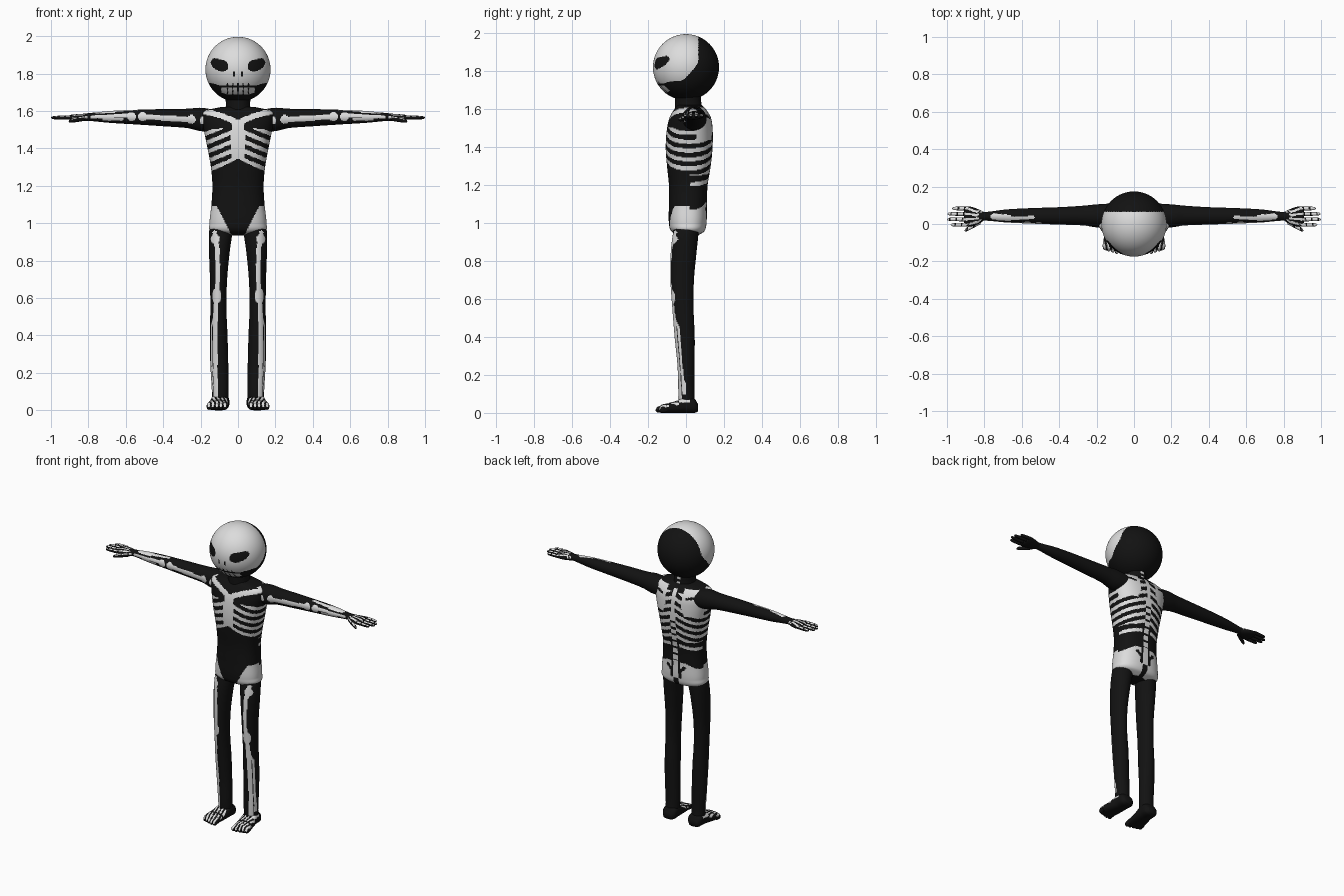
import bpy, bmesh, math
from mathutils import Vector

if "Cube" in bpy.data.objects:
    bpy.data.objects.remove(bpy.data.objects["Cube"])


def material(name, v):
    m = bpy.data.materials.new(name)
    m.diffuse_color = (v, v, v, 1)
    m.use_nodes = True
    m.node_tree.nodes["Principled BSDF"].inputs["Base Color"].default_value = m.diffuse_color
    return m


MATS = [material("suit black", 0.006), material("bone white", 0.72)]


def finish(name, bm, paint, mirror):
    """Paint the faces by rule (True = bone) and add the object."""
    bmesh.ops.recalc_face_normals(bm, faces=bm.faces)
    for f in bm.faces:
        f.smooth = True
        f.material_index = int(bool(paint(f.calc_center_median(), f.normal)))
    me = bpy.data.meshes.new(name)
    bm.to_mesh(me)
    bm.free()
    for m in MATS:
        me.materials.append(m)
    ob = bpy.data.objects.new(name, me)
    bpy.context.collection.objects.link(ob)
    if mirror:
        ob.modifiers.new("mirror", 'MIRROR').use_mirror_merge = False
    return ob


def sample(keys, t):
    """Smooth interpolation of key rings along their first value."""
    i = 0
    while i < len(keys) - 2 and t > keys[i + 1][0]:
        i += 1
    p, q = keys[i], keys[i + 1]
    o, r = keys[max(i - 1, 0)], keys[min(i + 2, len(keys) - 1)]
    h = q[0] - p[0]
    u = (t - p[0]) / h
    out = []
    for k in range(1, len(p)):
        m0 = (q[k] - o[k]) / (q[0] - o[0]) * h
        m1 = (r[k] - p[k]) / (r[0] - p[0]) * h
        out.append((2*u**3 - 3*u*u + 1)*p[k] + (u**3 - 2*u*u + u)*m0
                   + (3*u*u - 2*u**3)*q[k] + (u**3 - u*u)*m1)
    return out


def loft(name, axis, keys, n, steps, paint, mirror=True, power=2.0):
    """Rings (t, a min, a max, b min, b max) swept along an axis."""
    bm = bmesh.new()
    rings = []
    t0, t1 = keys[0][0], keys[-1][0]
    for s in range(steps + 1):
        t = t0 + (t1 - t0) * s / steps
        a0, a1, b0, b1 = sample(keys, t)
        ring = []
        for j in range(n):
            w = 2 * math.pi * (j + 0.5) / n
            c, d = math.cos(w), math.sin(w)
            a = (a0 + a1)/2 + (a1 - a0)/2 * math.copysign(abs(c)**(2/power), c)
            b = (b0 + b1)/2 + (b1 - b0)/2 * math.copysign(abs(d)**(2/power), d)
            co = {'x': (t, a, b), 'y': (a, t, b), 'z': (a, b, t)}[axis]
            ring.append(bm.verts.new(co))
        rings.append(ring)
    for p, q in zip(rings, rings[1:]):
        for j in range(n):
            k = (j + 1) % n
            bm.faces.new((p[j], p[k], q[k], q[j]))
    bm.faces.new(rings[0])
    bm.faces.new(rings[-1])
    return finish(name, bm, paint, mirror)


def near(x, y, pts, w):
    """Is the point within w of a polyline?"""
    p = Vector((x, y))
    for a, b in zip(pts, pts[1:]):
        a, b = Vector(a), Vector(b)
        d = b - a
        u = max(0, min(1, (p - a).dot(d) / max(d.dot(d), 1e-9)))
        if (a + d*u - p).length < w:
            return True
    return False


def spot(x, y, cx, cy, rx, ry):
    return ((x - cx)/rx)**2 + ((y - cy)/ry)**2 < 1


# Head: skull face in front, black hood behind
def paint_head(c, n):
    x, z = abs(c.x), c.z
    if c.y > 0.065 - 2.0 * max(0, 1.855 - z)**1.4:
        return False
    if c.y > 0:
        return True
    tilt = z - 1.848 - 0.22 * (x - 0.098)          # slanted eye sockets
    if spot(x, tilt, 0.098, 0, 0.047, 0.035) and tilt < 0.028:
        return False
    if spot(x, z, 0.021, 1.797, 0.006, 0.014):      # nostrils
        return False
    if z < 1.688:
        return False
    if x > 0.09:                                    # hollow cheeks
        return z > 1.735 + 0.25 * (x - 0.09)
    if 1.727 < z < 1.737:                           # mouth line
        return False
    if z < 1.75 and min(abs(x - k) for k in (0, 0.028, 0.056)) < 0.003:
        return False
    return True


bm = bmesh.new()
bmesh.ops.create_uvsphere(bm, u_segments=200, v_segments=140, radius=0.174)
bmesh.ops.translate(bm, verts=bm.verts, vec=(0, 0, 1.822))
finish("head", bm, paint_head, False)

# Neck
loft("neck", 'z', [(1.57, -.085, .085, -.055, .095), (1.62, -.066, .066, -.058, .082),
                   (1.70, -.07, .07, -.06, .08)], 48, 24,
     lambda c, n: c.y > 0.05 and abs(c.x) < 0.016 and c.z % 0.03 < 0.016, False)


# Torso: rib cage, shoulder blades, spine and pelvis
def paint_torso(c, n):
    x, y, z = abs(c.x), c.y, c.z
    rib = (z + 0.42 * x + 0.012) % 0.05 < 0.024
    if z < 1.12:
        if y < 0.02:                                # hip bones in front
            return z < 1.09 and x > 0.04 + 0.52 * (z - 0.95)
        if x < 0.016:                               # sacrum
            return z > 1.0
        if near(x, z, [(.03, 1.01), (.03, 1.05), (.06, 1.075)], .011):
            return False
        return z < 1.09 + 0.02 * math.sin(x * 30) - (0.05 if x < 0.03 else 0)
    if y < 0.02:
        if near(x, z, [(.02, 1.545), (.09, 1.575), (.20, 1.602)], .015):
            return True                             # collar bones
        if x < 0.036 and 1.345 < z < 1.55:          # breast bone
            return True
        if z > 1.515 - 0.1 * x:
            return False
        return rib and z > 1.345 - 0.5 * x
    if x < 0.017 and z < 1.6:                       # spine
        return z > 1.4 or z % 0.045 < 0.03
    if 1.44 < z < 1.61 and x > 0.06 + 0.3 * max(0, 1.49 - z) and y > 0.055:
        return not near(x, z, [(.09, 1.555), (.13, 1.565)], .008)
    if z > 1.5:
        return x < 0.06 and rib and z < 1.58
    if z > 1.265 - 0.1 * x:
        return rib
    return abs(z - 1.235 + 0.22 * x) < 0.011 and x > 0.03    # floating rib


loft("torso", 'z', [
    (.935, -.06, .06, -.03, .06), (.955, -.142, .142, -.075, .095),
    (1.0, -.152, .152, -.09, .108), (1.1, -.142, .142, -.09, .11),
    (1.2, -.137, .137, -.09, .114), (1.3, -.145, .145, -.10, .13),
    (1.4, -.163, .163, -.107, .14), (1.5, -.183, .183, -.10, .14),
    (1.56, -.192, .192, -.085, .13), (1.6, -.18, .18, -.062, .105),
    (1.622, -.085, .085, -.045, .085)], 150, 150, paint_torso, False, 2.4)


# Arms: upper arm bone and a pair of forearm bones
def paint_arm(c, n):
    x, z = c.x, c.z
    if n.y < -0.1:
        if near(x, z, [(.255, 1.555), (.50, 1.568)], .014):
            return True
        if any(spot(x, z, k, h, .024, .024) for k, h in
               ((.18, 1.55), (.25, 1.555), (.51, 1.57), (.57, 1.57))):
            return abs(x - .54) > .005
        if near(x, z, [(.56, 1.577), (.70, 1.572), (.78, 1.567)], .009):
            return True
        if near(x, z, [(.62, 1.555), (.72, 1.555)], .007):
            return True
    return n.z > 0 and near(x, c.y, [(.54, .036), (.64, .03), (.75, .04)],
                            .009 + .008 * (x > .66))


loft("arm", 'x', [
    (.12, -.02, .11, 1.49, 1.605), (.2, -.018, .105, 1.492, 1.617),
    (.27, -.008, .098, 1.508, 1.612), (.4, -.003, .09, 1.518, 1.61),
    (.55, .002, .085, 1.528, 1.606), (.68, .008, .078, 1.536, 1.6),
    (.80, .018, .064, 1.547, 1.588), (.83, .012, .07, 1.546, 1.586)],
    56, 170, paint_arm)


# Hand with bone stripes over the back
FINGERS = [(.083, .972), (.054, .997), (.025, 1.0), (-.004, .98)]


def paint_hand(c, n):
    if n.z < 0.1:
        return n.y < -0.3 and c.z > 1.56
    if c.x < .835:
        return (c.x * 100 + c.y * 120) % 2.4 < 1.2
    return any(abs(c.y - .035 - (fy - .035) * min(1, (c.x - .76) / .13)) < .006
               for fy, _ in FINGERS)


loft("palm", 'x', [(.795, .024, .06, 1.55, 1.584), (.83, .0, .078, 1.545, 1.584),
                   (.87, -.013, .092, 1.546, 1.582), (.90, -.012, .092, 1.552, 1.578),
                   (.908, .0, .08, 1.56, 1.572)], 64, 36, paint_hand)


def paint_finger(c, n):
    return n.z > 0.55 and (c.x + 0.2 * c.y) % 0.034 > 0.008


def finger(name, x0, y0, z0, x1, y1, z1, r):
    keys = []
    for u, s in ((0, 1), (.45, 1), (.85, .85), (.96, .55), (1, .12)):
        y, z = y0 + (y1 - y0)*u, z0 + (z1 - z0)*u
        keys.append((x0 + (x1 - x0)*u, y - r*s, y + r*s, z - r*s, z + r*s))
    loft(name, 'x', keys, 16, 30, paint_finger)


for i, (fy, tip) in enumerate(FINGERS):
    finger(f"finger_{i + 1}", .885, fy, 1.566, tip, fy, 1.564, .0105)
finger("thumb", .82, .012, 1.56, .905, -.035, 1.545, .0125)


# Legs: thigh bone, kneecap, shin bones
def paint_leg(c, n):
    x, z = c.x, c.z
    if z < .08 and n.y > 0.3:
        return spot(x, z, .095, .06, .02, .014)     # heel
    if n.y > -0.05:
        return False
    if near(x, z, [(.125, .95), (.11, .86), (.108, .70), (.112, .64)], .012):
        return True
    if spot(x, z, .122, .915, .024, .025) or spot(x, z, .114, .61, .024, .042):
        return True
    if near(x, z, [(.12, .56), (.122, .3), (.118, .05)], .012):
        return True
    return near(x, z, [(.118, .54), (.142, .45), (.138, .1)], .004)


loft("leg", 'z', [
    (.02, .055, .14, -.035, .05), (.1, .05, .14, -.04, .045), (.25, .052, .148, -.045, .045),
    (.4, .056, .15, -.06, .046), (.55, .062, .148, -.072, .04), (.7, .058, .15, -.082, .042),
    (.85, .044, .155, -.08, .056), (.95, .03, .155, -.068, .066),
    (1.0, .03, .145, -.055, .065)], 64, 190, paint_leg)


# Feet and toes
def paint_foot(c, n):
    if n.z < 0.15:
        return False
    if c.y > -.035:
        return abs(c.x - .135) < .012 and c.y < .02
    u = (c.x - .113 - (c.y + .13) * .2) / .022
    return abs(u - round(u)) < .24 and abs(c.y + .085) > .005


loft("foot", 'y', [
    (-.142, .078, .15, .004, .026), (-.13, .06, .165, .0, .042), (-.10, .055, .166, .0, .05),
    (-.05, .05, .155, .0, .064), (0, .047, .145, .0, .085), (.045, .048, .14, .0, .075),
    (.064, .065, .125, .008, .045)], 72, 72, paint_foot, True, 2.6)

for i in range(5):
    x, y = .07 + .0215 * i, -.16 + .007 * max(0, i - 1)
    r = .013 if i == 0 else .0105
    loft(f"toe_{i + 1}", 'y', [
        (y, x - .003, x + .003, .01, .018), (y + .008, x - r, x + r, .002, .032),
        (y + .04, x - r, x + r, .004, .043)], 16, 14,
        lambda c, n, x=x: n.z > 0.3 and abs(c.x - x) < .006)
